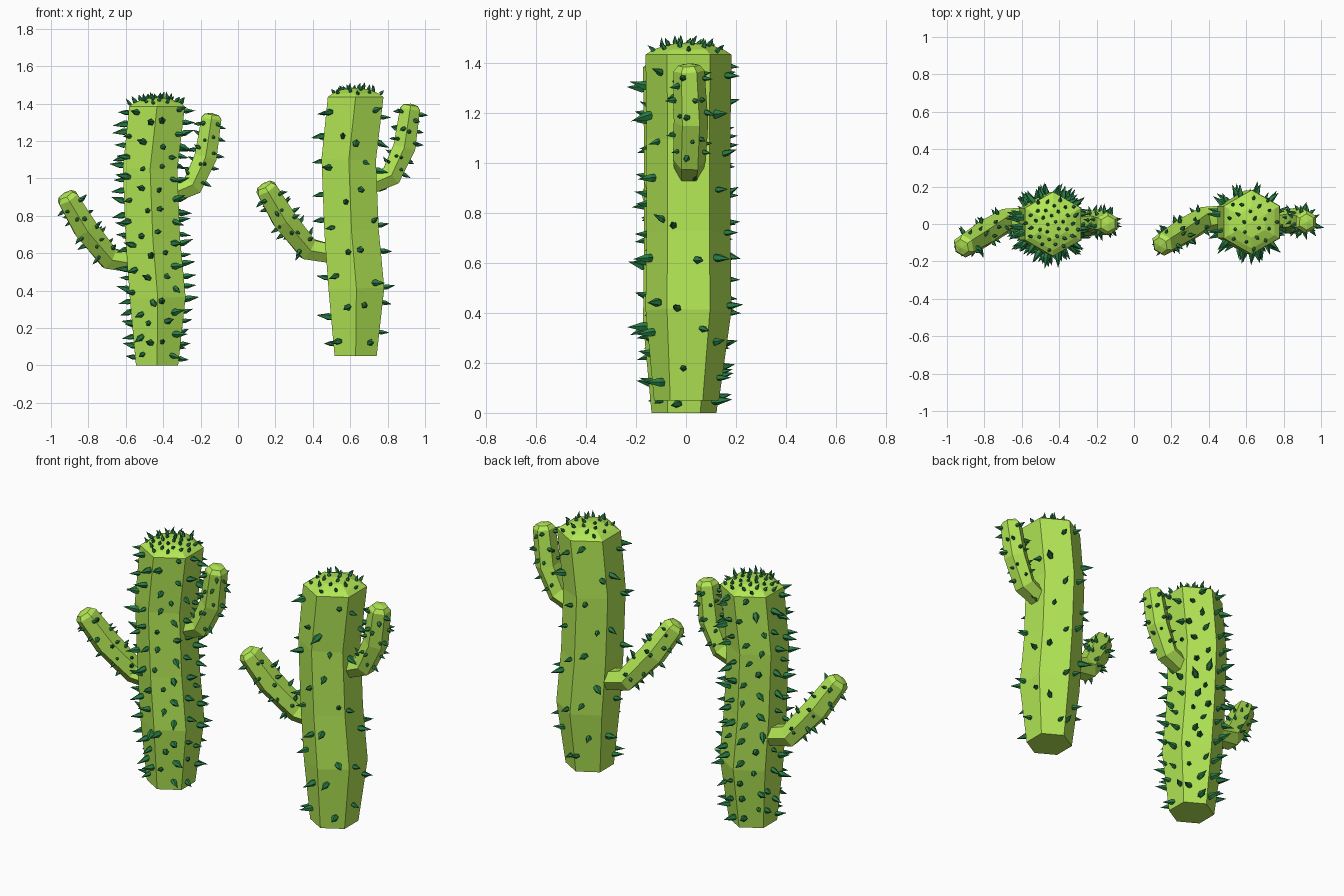
import bpy, bmesh, math, random
from mathutils import Vector

random.seed(11)
if "Cube" in bpy.data.objects:
    bpy.data.objects.remove(bpy.data.objects["Cube"], do_unlink=True)


def material(name, rgb):
    mat = bpy.data.materials.new(name)
    mat.use_nodes = True
    mat.diffuse_color = (*rgb, 1)
    mat.node_tree.nodes["Principled BSDF"].inputs["Base Color"].default_value = (*rgb, 1)
    return mat


GREEN = material("cactus green", (0.448, 0.8, 0.09))
DARK = material("spine dark green", (0.022, 0.21, 0.06))
SIDES = 6


def make_object(name, bm, mat):
    bmesh.ops.recalc_face_normals(bm, faces=bm.faces)
    mesh = bpy.data.meshes.new(name)
    bm.to_mesh(mesh)
    bm.free()
    mesh.materials.append(mat)
    obj = bpy.data.objects.new(name, mesh)
    bpy.context.collection.objects.link(obj)


def hex_ring(centre, axis, radius):
    """Six points around the axis, with corners towards front and back."""
    side = (Vector((0, 1, 0)) - axis * axis.y).normalized()
    other = side.cross(axis)
    angles = [math.tau * k / SIDES for k in range(SIDES)]
    return [centre + radius * (side * math.cos(a) + other * math.sin(a)) for a in angles]


def stem_rings(path, level):
    """Rings along a path of (x, y, z, radius); level keeps both ends horizontal."""
    points = [Vector(p[:3]) for p in path]
    rings = []
    last = len(points) - 1
    for i, p in enumerate(points):
        axis = (points[min(i + 1, last)] - points[max(i - 1, 0)]).normalized()
        if level and i in (0, last):
            axis = Vector((0, 0, 1))
        rings.append(hex_ring(p, axis, path[i][3]))
    return rings, points[-1], axis


def make_stem(name, path, cap, level=False):
    """Six-sided stem closed by a faceted cap of (scale, height) rings."""
    rings, tip, axis = stem_rings(path, level)
    body_count = len(rings)
    for scale, height in cap[:-1]:
        rings.append(hex_ring(tip + axis * height, axis, path[-1][3] * scale))
    bm = bmesh.new()
    loops = [[bm.verts.new(p) for p in ring] for ring in rings]
    for low, high in zip(loops, loops[1:]):
        for k in range(SIDES):
            n = (k + 1) % SIDES
            bm.faces.new((low[k], low[n], high[n], high[k]))
    bm.faces.new(loops[0])
    apex = bm.verts.new(tip + axis * cap[-1][1])
    for k in range(SIDES):
        bm.faces.new((loops[-1][k], loops[-1][(k + 1) % SIDES], apex))
    make_object(name, bm, GREEN)
    return rings[:body_count], tip, axis, path[-1][3], cap


def add_spine(bm, base, direction, length, radius):
    """A five-sided thorn, fullest a little above its foot."""
    direction = direction.normalized()
    side = direction.orthogonal().normalized()
    other = direction.cross(side)
    foot, bulge = [[bm.verts.new(base + direction * length * h + radius * scale
                                 * (side * math.cos(a) + other * math.sin(a)))
                    for a in (math.tau * k / 5 for k in range(5))]
                   for h, scale in ((-0.1, 0.8), (0.22, 1.0))]
    point = bm.verts.new(base + direction * length)
    bm.faces.new(foot)
    for k in range(5):
        n = (k + 1) % 5
        bm.faces.new((foot[k], foot[n], bulge[n], bulge[k]))
        bm.faces.new((bulge[k], bulge[n], point))


def jitter(amount):
    return Vector([random.uniform(-amount, amount) for _ in range(3)])


def spines_on_sides(bm, rings, per_side, length, radius, start=0.0):
    """Scatter spines up each flat side of a stem, in two loose columns."""
    centres = [sum(r, Vector()) / SIDES for r in rings]
    spans = [(b - a).length for a, b in zip(centres, centres[1:])]
    total = sum(spans)
    for k in range(SIDES):
        n = (k + 1) % SIDES
        for j in range(per_side):
            share = (j + random.uniform(0.25, 0.75)) / per_side
            dist = total * (start + (1 - start) * share)
            i = 0
            while i < len(spans) - 1 and dist > spans[i]:
                dist -= spans[i]
                i += 1
            t = min(dist / spans[i], 0.98)
            u = random.uniform(0.12, 0.42) + 0.46 * ((j + k) % 2)
            base = rings[i][k].lerp(rings[i][n], u).lerp(
                rings[i + 1][k].lerp(rings[i + 1][n], u), t)
            normal = base - centres[i].lerp(centres[i + 1], t)
            size = random.uniform(0.75, 1.2)
            add_spine(bm, base, normal.normalized() + jitter(0.35),
                      length * size, radius * size)


def spines_on_cap(bm, stem, count, length, radius):
    """Spread spines over the cap in a sunflower pattern."""
    _, tip, axis, cap_radius, cap = stem
    side = axis.orthogonal().normalized()
    other = axis.cross(side)
    profile = [(1.0, 0.0)] + cap
    for j in range(count):
        s = 0.9 * math.sqrt((j + 0.5) / count)
        a = j * 2.4
        out = side * math.cos(a) + other * math.sin(a)
        for (s0, h0), (s1, h1) in zip(profile, profile[1:]):
            if s1 <= s <= s0:
                height = h0 + (h1 - h0) * (s0 - s) / (s0 - s1)
        base = tip + out * s * cap_radius * 0.93 + axis * height
        add_spine(bm, base, axis + out * s * 0.7 + jitter(0.5),
                  length * random.uniform(0.7, 1.2), radius)


# Stem centre lines: x, y, z, radius
TRUNK = [(0, -0.008, 0, 0.13), (0.004, 0, 0.36, 0.172), (-0.022, 0, 0.67, 0.168),
         (-0.037, 0, 1.05, 0.168), (0, 0, 1.385, 0.172)]
HIGH_ARM = [(0.04, 0, 0.9, 0.055), (0.19, 0.004, 0.965, 0.066),
            (0.26, 0.01, 1.115, 0.069), (0.291, 0.002, 1.32, 0.062)]
LOW_ARM = [(-0.07, 0.04, 0.535, 0.054), (-0.255, 0.015, 0.573, 0.068),
           (-0.384, -0.06, 0.735, 0.074), (-0.478, -0.118, 0.895, 0.064)]
DOME = [(0.82, 0.02), (0.48, 0.041), (0, 0.049)]
ARM_CAP = [(0.7, 0.022), (0, 0.03)]


def make_cactus(prefix, offset, trunk_spines, cap_spines):
    def moved(path):
        return [(x + offset[0], y + offset[1], z + offset[2], r) for x, y, z, r in path]

    trunk = make_stem(prefix + "_trunk", moved(TRUNK), DOME, level=True)
    bm = bmesh.new()
    spines_on_sides(bm, trunk[0], trunk_spines, 0.068, 0.0165, start=0.015)
    spines_on_cap(bm, trunk, cap_spines, 0.034, 0.010)
    make_object(prefix + "_trunk_spines", bm, DARK)

    for name, path in (("_high_arm", HIGH_ARM), ("_low_arm", LOW_ARM)):
        arm = make_stem(prefix + name, moved(path), ARM_CAP)
        bm = bmesh.new()
        spines_on_sides(bm, arm[0], 5, 0.04, 0.0115, start=0.33)
        make_object(prefix + name + "_spines", bm, DARK)


make_cactus("dense_cactus", (-0.433, 0, 0), 23, 36)
make_cactus("sparse_cactus", (0.629, 0.01, 0.05), 9, 22)
